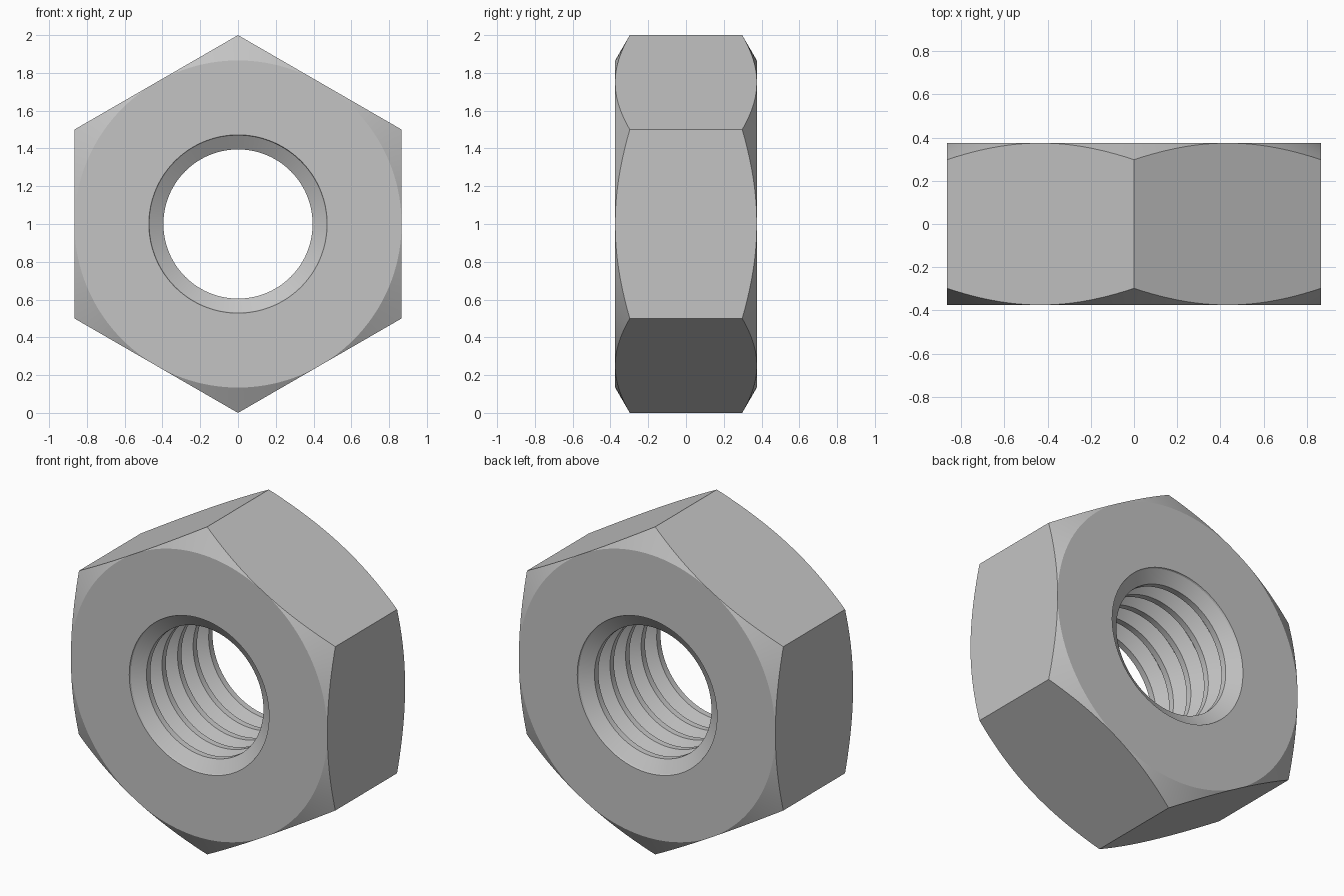
import bpy
import bmesh
from math import sin, cos, tan, radians, pi

cube = bpy.data.objects.get("Cube")
if cube:
    bpy.data.objects.remove(cube, do_unlink=True)

SEGMENTS = 144           # multiple of 12, so corners and flat centres get a vertex
HALF = 0.375             # half thickness
FLAT = cos(pi / 6)       # centre to flat side, with corners at radius 1
MINOR, MAJOR = 0.395, 0.468
TEETH = 5
PITCH = 2 * HALF / TEETH
CREST, ROOT = PITCH / 4, PITCH / 8


def bore_profile():
    """Threaded bore as (radius, y) points from front to back."""
    points = [(MAJOR + 0.004, -HALF)]
    for i in range(TEETH):
        start = -HALF + i * PITCH
        middle = start + PITCH / 2
        points += [(MAJOR, start + ROOT / 2),
                   (MINOR, middle - CREST / 2),
                   (MINOR, middle + CREST / 2),
                   (MAJOR, start + PITCH - ROOT / 2)]
    return points + [(MAJOR + 0.004, HALF)]


def section(angle):
    """Closed section at one angle: hexagonal side, conical chamfers, bore."""
    side = FLAT / cos(angle % (pi / 3) - pi / 6)
    edge = HALF - (side - FLAT) * tan(radians(30))
    outside = [(FLAT, HALF), (side, edge), (side, -edge), (FLAT, -HALF)]
    return outside + bore_profile()


# Sweep the section around the bore axis
bm = bmesh.new()
rings = []
for s in range(SEGMENTS):
    a = 2 * pi * s / SEGMENTS
    rings.append([bm.verts.new((r * sin(a), y, 1 + r * cos(a)))
                  for r, y in section(a)])
for s, ring in enumerate(rings):
    following = rings[(s + 1) % SEGMENTS]
    for i in range(len(ring)):
        j = (i + 1) % len(ring)
        bm.faces.new((ring[i], ring[j], following[j], following[i]))

# Close the chamfer where it meets the centre of each flat
bmesh.ops.remove_doubles(bm, verts=bm.verts, dist=0.00005)
bmesh.ops.recalc_face_normals(bm, faces=bm.faces)

mesh = bpy.data.meshes.new("hex_nut")
bm.to_mesh(mesh)
bm.free()
nut = bpy.data.objects.new("hex_nut", mesh)
bpy.context.collection.objects.link(nut)

# Plain grey metal
steel = bpy.data.materials.new("light_grey_steel")
steel.use_nodes = True
colour = (0.55, 0.55, 0.55, 1)
steel.diffuse_color = colour
steel.node_tree.nodes["Principled BSDF"].inputs["Base Color"].default_value = colour
mesh.materials.append(steel)

# Smooth cones and bore, crisp edges
bpy.ops.object.select_all(action="DESELECT")
nut.select_set(True)
bpy.context.view_layer.objects.active = nut
bpy.ops.object.shade_smooth_by_angle(angle=radians(20))
